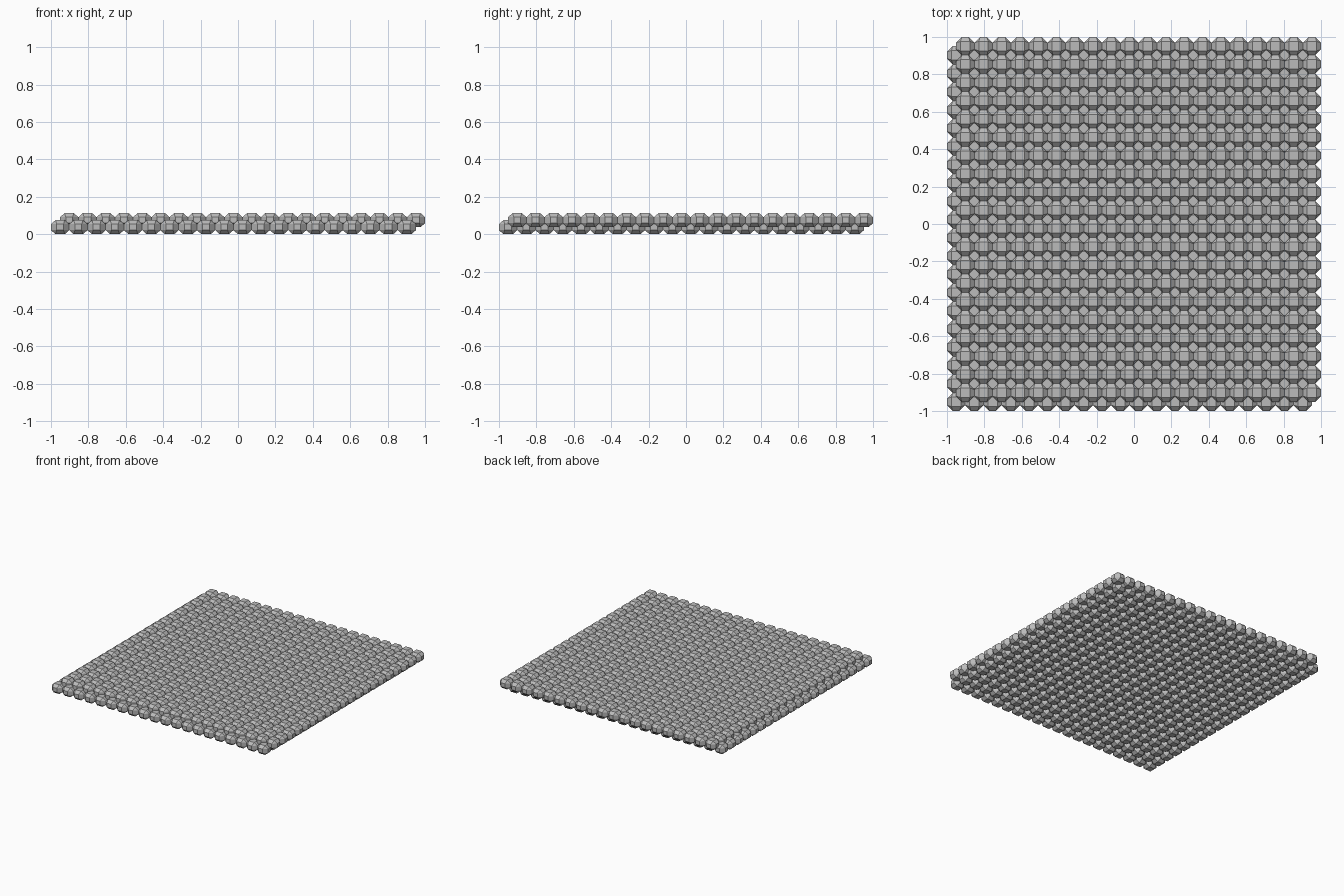
import bpy
import bmesh

cube = bpy.data.objects.get("Cube")
if cube:
    bpy.data.objects.remove(cube, do_unlink=True)

COUNT = 20                    # cells along each side
PITCH = 2 / (COUNT + 0.5)     # the layers are shifted by half a cell
HALF = PITCH / 2
RISE = 0.0375                 # half height of a cell and step between layers

grey = bpy.data.materials.new("stone_grey")
grey.use_nodes = True
colour = (0.5, 0.5, 0.5, 1)
grey.diffuse_color = colour
grey.node_tree.nodes["Principled BSDF"].inputs["Base Color"].default_value = colour


def cell_mesh(name):
    """One faceted pebble: flat caps, chamfer strips and cut corners."""
    cap, tip, belt = 0.025, 0.018, 0.016
    bm = bmesh.new()
    for sx in (-1, 1):
        for sy in (-1, 1):
            for sz in (-1, 1):
                for x, y, z in ((cap, cap, RISE), (HALF, tip, belt), (tip, HALF, belt)):
                    bm.verts.new((sx * x, sy * y, sz * z))
    bmesh.ops.convex_hull(bm, input=bm.verts)
    bmesh.ops.dissolve_limit(bm, angle_limit=0.01, verts=bm.verts, edges=bm.edges)
    bmesh.ops.recalc_face_normals(bm, faces=bm.faces)
    mesh = bpy.data.meshes.new(name)
    bm.to_mesh(mesh)
    bm.free()
    mesh.materials.append(grey)
    return mesh


def layer(name, start, z):
    """A square sheet of cells repeated along x and y."""
    obj = bpy.data.objects.new(name, cell_mesh(name))
    bpy.context.collection.objects.link(obj)
    obj.location = (start, start, z)
    for axis, step in (("columns", (PITCH, 0, 0)), ("rows", (0, PITCH, 0))):
        array = obj.modifiers.new(axis, "ARRAY")
        array.count = COUNT
        array.use_relative_offset = False
        array.use_constant_offset = True
        array.constant_offset_displace = step


# Lower sheet, and upper sheet nested in its hollows
layer("lower_layer", HALF - 1, RISE)
layer("upper_layer", PITCH - 1, 2 * RISE)
